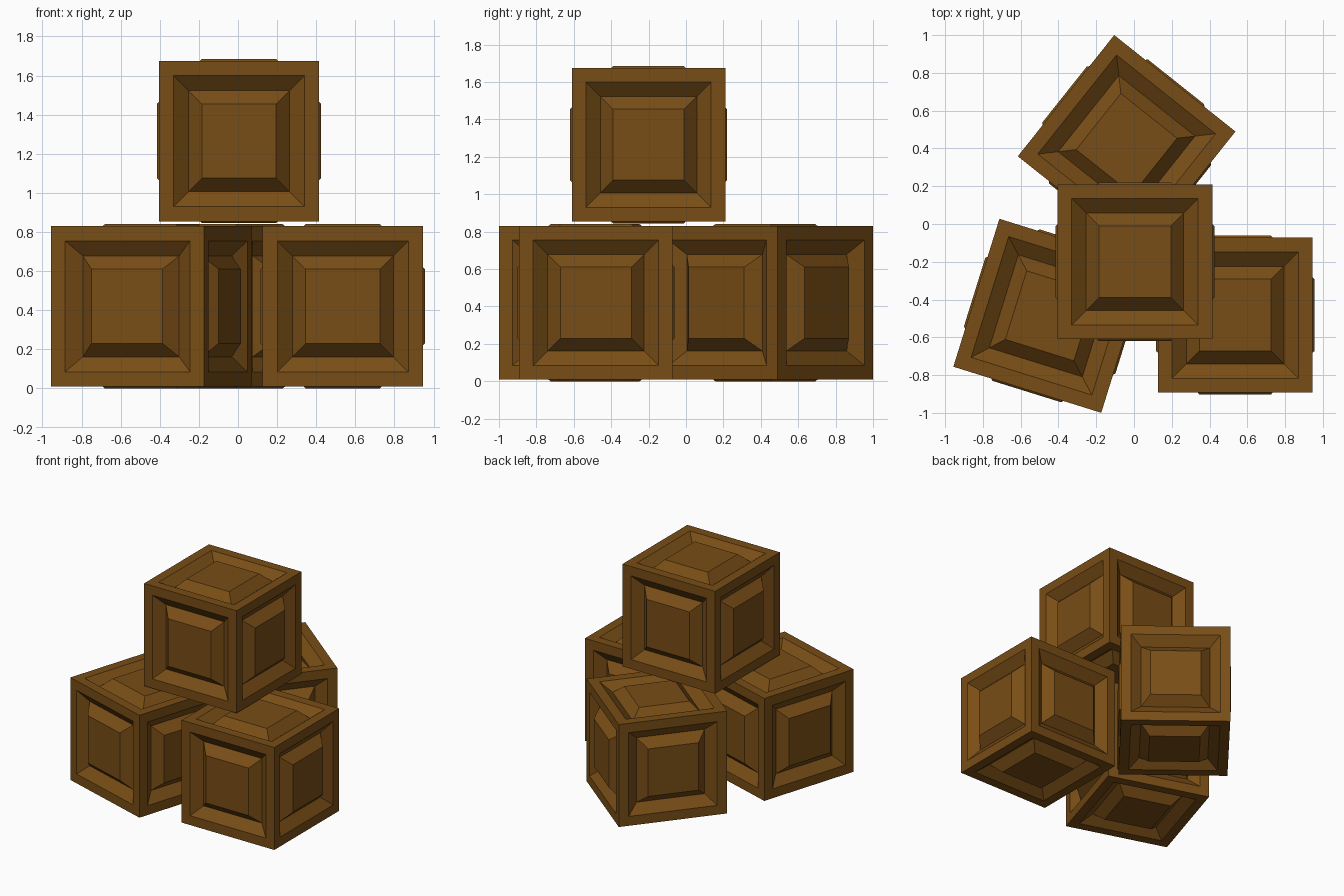
import bpy, bmesh
from math import radians

if "Cube" in bpy.data.objects:
    bpy.data.objects.remove(bpy.data.objects["Cube"])

SIDE = 0.82

wood = bpy.data.materials.new("brown_wood")
wood.diffuse_color = (0.19, 0.075, 0.008, 1)
wood.use_nodes = True
wood.node_tree.nodes["Principled BSDF"].inputs["Base Color"].default_value = wood.diffuse_color

# One crate: cube whose six faces get a frame, a sloped groove and a raised panel
mesh = bpy.data.meshes.new("crate")
bm = bmesh.new()
bmesh.ops.create_cube(bm, size=SIDE)
panels = list(bm.faces)
for thickness, depth in ((0.075, 0.0), (0.077, -0.06), (0.068, 0.07)):
    bmesh.ops.inset_individual(bm, faces=panels, thickness=thickness,
                               depth=depth, use_even_offset=True)
bm.to_mesh(mesh)
bm.free()
mesh.materials.append(wood)

# Stack: three crates on the ground, one on top
crates = {
    "right_crate": (0.536, -0.482, 0.42, 0),
    "left_crate": (-0.443, -0.486, 0.42, -17.3),
    "back_crate": (-0.039, 0.424, 0.42, -38.5),
    "top_crate": (0.005, -0.20, 1.265, 0),
}
for name, (x, y, z, turn) in crates.items():
    crate = bpy.data.objects.new(name, mesh)
    crate.location = (x, y, z)
    crate.rotation_euler.z = radians(turn)
    bpy.context.collection.objects.link(crate)
